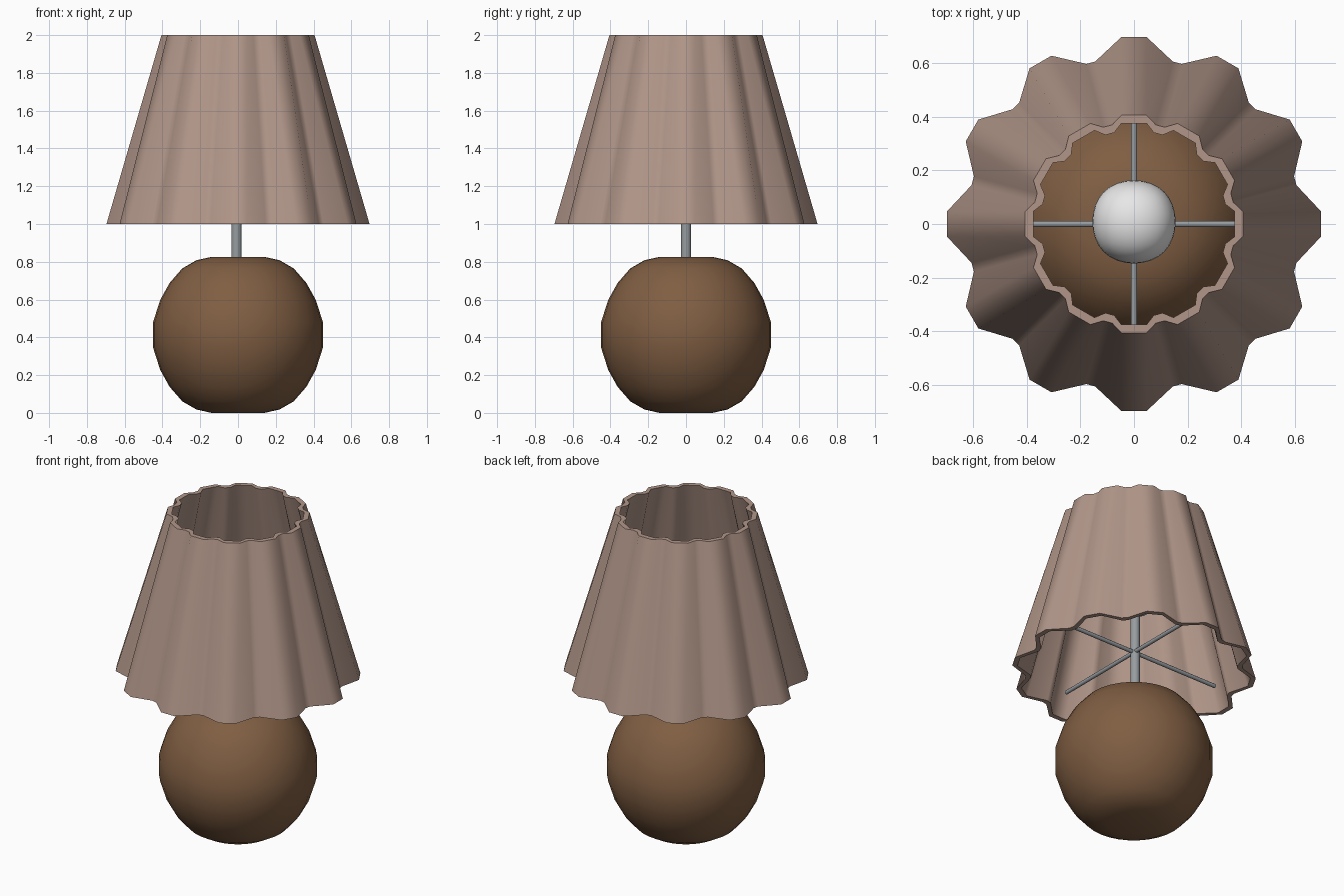
import bpy, bmesh, math
from mathutils import Vector

if "Cube" in bpy.data.objects:
    bpy.data.objects.remove(bpy.data.objects["Cube"])


def material(name, rgb):
    m = bpy.data.materials.new(name)
    m.diffuse_color = (*rgb, 1)
    m.use_nodes = True
    m.node_tree.nodes["Principled BSDF"].inputs["Base Color"].default_value = m.diffuse_color
    return m


FABRIC = material("dusty_pink_fabric", (0.44, 0.305, 0.25))
WOOD = material("brown_base", (0.215, 0.112, 0.055))
METAL = material("grey_metal", (0.31, 0.335, 0.35))
GLASS = material("white_glass", (0.80, 0.80, 0.80))


def finish(name, bm, mat, angle=60):
    bmesh.ops.recalc_face_normals(bm, faces=bm.faces)
    me = bpy.data.meshes.new(name)
    bm.to_mesh(me)
    bm.free()
    ob = bpy.data.objects.new(name, me)
    bpy.context.collection.objects.link(ob)
    me.materials.append(mat)
    bpy.ops.object.select_all(action='DESELECT')
    ob.select_set(True)
    bpy.context.view_layer.objects.active = ob
    bpy.ops.object.shade_smooth_by_angle(angle=math.radians(angle))
    return ob


def skin(bm, rings, closed=False):
    """Join successive rings of vertices with quads."""
    pairs = list(zip(rings, rings[1:]))
    if closed:
        pairs.append((rings[-1], rings[0]))
    for a, b in pairs:
        n = len(a)
        for i in range(n):
            j = (i + 1) % n
            bm.faces.new((a[i], a[j], b[j], b[i]))


def rod(name, start, end, radius, sides, mat):
    start, end = Vector(start), Vector(end)
    d = end - start
    bm = bmesh.new()
    bmesh.ops.create_cone(bm, cap_ends=True, segments=sides, radius1=radius,
                          radius2=radius, depth=d.length)
    bm.transform(d.to_track_quat('Z', 'Y').to_matrix().to_4x4())
    bmesh.ops.translate(bm, vec=(start + end) / 2, verts=bm.verts)
    return finish(name, bm, mat)


# Round base: lathed ball, flattened at top and bottom
half = [(0.45, 0.066), (0.412, 0.185), (0.362, 0.275), (0.295, 0.352),
        (0.22, 0.395), (0.14, 0.413)]
profile = [(r, 0.413 - z) for r, z in reversed(half)] + [(r, 0.413 + z) for r, z in half]
bm = bmesh.new()
rings = [[bm.verts.new((r * math.cos(math.tau * i / 32), r * math.sin(math.tau * i / 32), z))
          for i in range(32)] for r, z in profile]
skin(bm, rings)
bm.faces.new(rings[0])
bm.faces.new(rings[-1])
finish("round_base", bm, WOOD)


# Pleated shade: twelve flat-topped pleats, a tapered shell with thickness
def pleat_ring(bm, peak, valley, z):
    wp, wv = 0.047 / peak, 0.017 / valley
    verts = []
    for k in range(12):
        a = math.tau * k / 12
        for r, t in ((peak, a - wp), (peak, a + wp),
                     (valley, a + math.pi / 12 - wv), (valley, a + math.pi / 12 + wv)):
            verts.append(bm.verts.new((r * math.cos(t), r * math.sin(t), z)))
    return verts


T = 0.03
bm = bmesh.new()
skin(bm, [pleat_ring(bm, 0.698, 0.622, 1.0), pleat_ring(bm, 0.408, 0.378, 2.0),
          pleat_ring(bm, 0.408 - T, 0.378 - T, 2.0),
          pleat_ring(bm, 0.698 - T, 0.622 - T, 1.0)], closed=True)
finish("pleated_shade", bm, FABRIC)

# Stem and crossing shade supports
rod("stem", (-0.008, 0, 0.78), (-0.008, 0, 1.45), 0.027, 24, METAL)
rod("support_bar_x", (-0.6, 0, 1.13), (0.6, 0, 1.13), 0.012, 12, METAL)
rod("support_bar_y", (0, -0.6, 1.13), (0, 0.6, 1.13), 0.012, 12, METAL)

# Bulb: softened cube
bm = bmesh.new()
bmesh.ops.create_cube(bm, size=0.37)
bmesh.ops.translate(bm, vec=(0, 0.008, 1.54), verts=bm.verts)
bulb = finish("bulb", bm, GLASS, 180)
bulb.modifiers.new("soften", 'SUBSURF').levels = 3
bulb.modifiers["soften"].render_levels = 3
